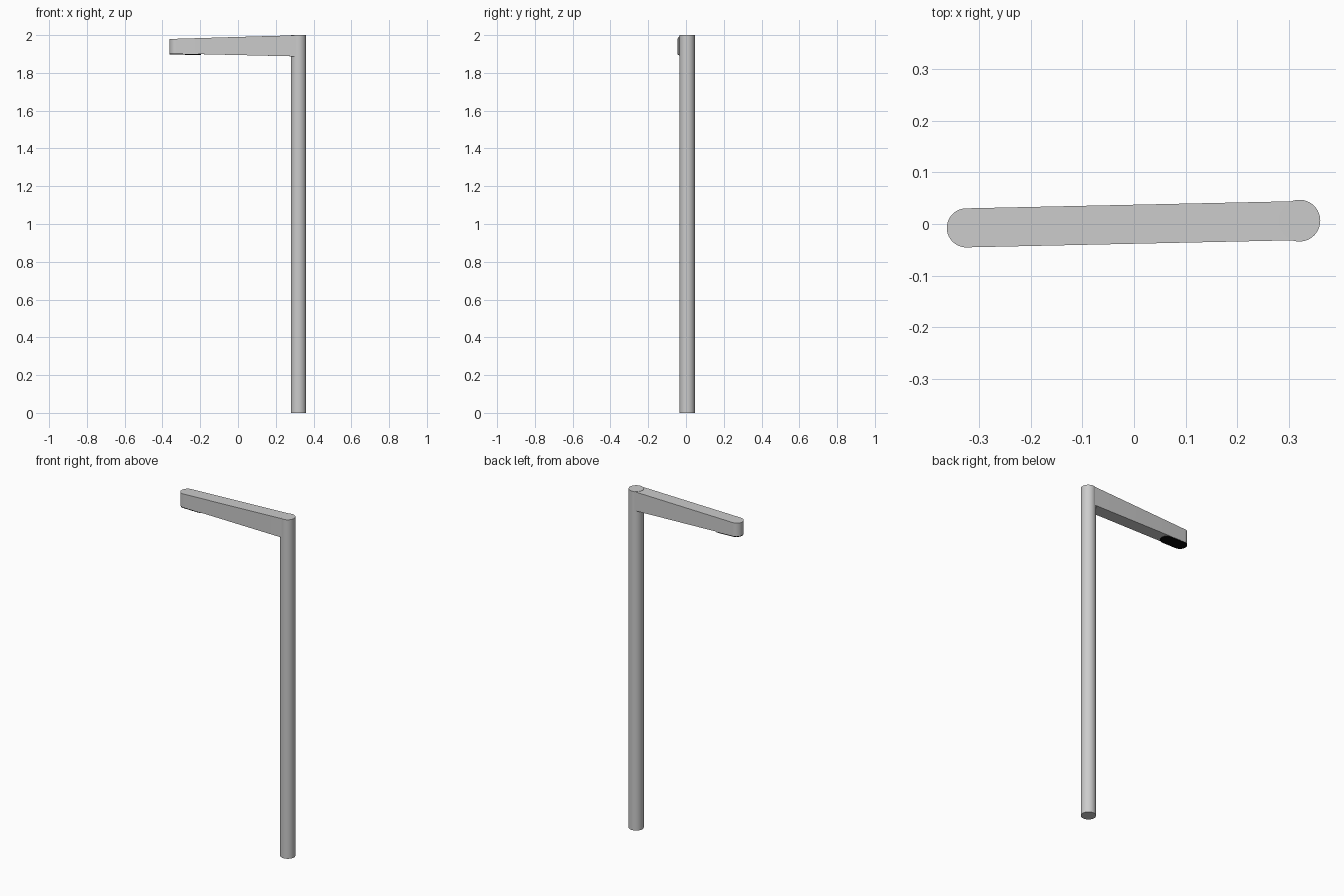
import bpy, bmesh
from math import pi, sin, cos, atan2
from mathutils import Vector

if "Cube" in bpy.data.objects:
    bpy.data.objects.remove(bpy.data.objects["Cube"])

POLE = Vector((0.3205, 0.0065))
TIP = Vector((-0.325, -0.0075))
AXIS = (TIP - POLE).normalized()
ANGLE = atan2(AXIS.y, AXIS.x)
LENGTH = (TIP - POLE).length


def arc(cx, radius, start, end, n=24):
    return [(cx + radius * cos(start + (end - start) * i / n),
             radius * sin(start + (end - start) * i / n)) for i in range(n + 1)]


def extrude_outline(name, outline, bottom, top):
    """Prism along the arm axis; bottom and top give z for a distance from the pole."""
    bm = bmesh.new()
    low = [bm.verts.new((x, y, bottom(x))) for x, y in outline]
    high = [bm.verts.new((x, y, top(x))) for x, y in outline]
    bm.faces.new(low[::-1])
    bm.faces.new(high)
    n = len(outline)
    for i in range(n):
        j = (i + 1) % n
        bm.faces.new((low[i], low[j], high[j], high[i]))
    mesh = bpy.data.meshes.new(name)
    bm.to_mesh(mesh)
    bm.free()
    ob = bpy.data.objects.new(name, mesh)
    bpy.context.collection.objects.link(ob)
    ob.location = (POLE.x, POLE.y, 0)
    ob.rotation_euler.z = ANGLE
    smooth(ob)
    return ob


def smooth(ob):
    bpy.ops.object.select_all(action='DESELECT')
    ob.select_set(True)
    bpy.context.view_layer.objects.active = ob
    bpy.ops.object.shade_smooth_by_angle(angle=pi / 6)


def arm_bottom(d):
    return 1.887 + 0.016 * d / (LENGTH + 0.038)


def arm_top(d):
    return 1.9995 - 0.02 * d / (LENGTH + 0.038)


# Upright pole
bpy.ops.mesh.primitive_cylinder_add(vertices=64, radius=0.0405, depth=2,
                                    location=(POLE.x, POLE.y, 1))
pole = bpy.context.object
pole.name = "pole"
smooth(pole)

# Tapered arm with a round outer end
R = 0.0378
tip_arc = arc(LENGTH, R, -pi / 2, pi / 2)
extrude_outline("arm", [(0, -R)] + tip_arc + [(0, R)], arm_bottom, arm_top)

# Black lamp panel under the outer end
r = 0.0365
inner = LENGTH - 0.13
panel_outline = arc(LENGTH, r, -pi / 2, pi / 2) + arc(inner + r, r, pi / 2, 3 * pi / 2)
panel = extrude_outline("lamp_panel", panel_outline,
                        lambda d: arm_bottom(d) - 0.005, lambda d: arm_bottom(d) + 0.002)
black = bpy.data.materials.new("black")
black.diffuse_color = (0.003, 0.003, 0.003, 1)
black.use_nodes = True
black.node_tree.nodes["Principled BSDF"].inputs["Base Color"].default_value = black.diffuse_color
panel.data.materials.append(black)
